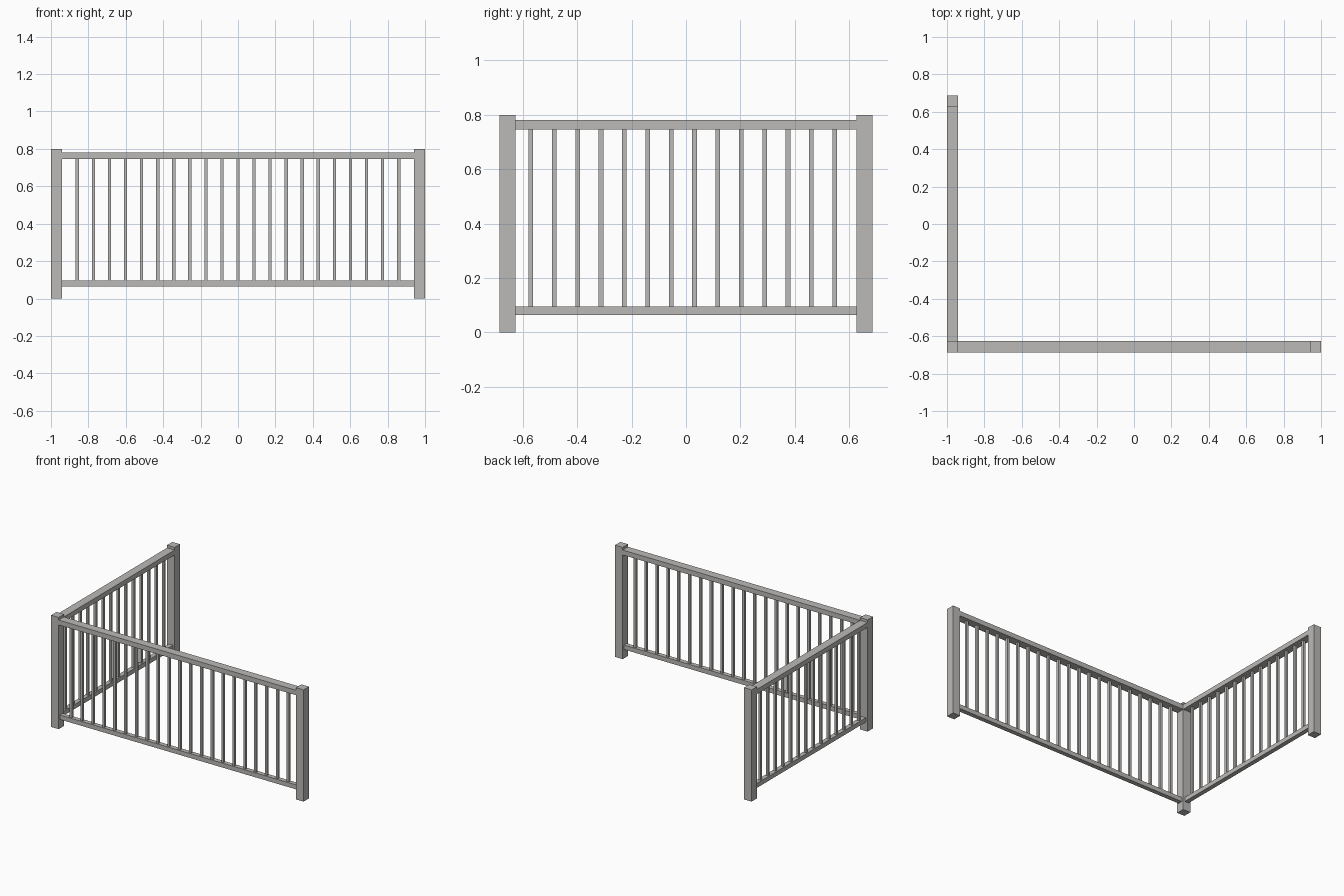
import bpy
import bmesh
from mathutils import Matrix

if "Cube" in bpy.data.objects:
    bpy.data.objects.remove(bpy.data.objects["Cube"])

grey = bpy.data.materials.new("warm_grey")
grey.diffuse_color = (0.50, 0.49, 0.475, 1)
grey.use_nodes = True
grey.node_tree.nodes["Principled BSDF"].inputs["Base Color"].default_value = grey.diffuse_color


def boxes(name, spans):
    """One object made of boxes, each given as (x0, x1, y0, y1, z0, z1)."""
    bm = bmesh.new()
    for x0, x1, y0, y1, z0, z1 in spans:
        centre = Matrix.Translation(((x0 + x1) / 2, (y0 + y1) / 2, (z0 + z1) / 2))
        size = Matrix.Diagonal((x1 - x0, y1 - y0, z1 - z0, 1))
        bmesh.ops.create_cube(bm, size=1, matrix=centre @ size)
    mesh = bpy.data.meshes.new(name)
    bm.to_mesh(mesh)
    bm.free()
    mesh.materials.append(grey)
    obj = bpy.data.objects.new(name, mesh)
    bpy.context.collection.objects.link(obj)
    return obj


POST = 0.06            # post and top rail width
HX, HY = 1.0, 0.686    # half extents
CX, CY = -HX + POST / 2, -HY + POST / 2   # centre lines of the two runs
LOW = 0.016            # half width of the bottom rail
BAR = 0.0085           # half width of a baluster
STEP = 0.0859

# Posts
for name, x, y in (("corner_post", CX, CY), ("right_post", -CX, CY), ("back_post", CX, -CY)):
    h = POST / 2
    boxes(name, [(x - h, x + h, y - h, y + h, 0, 0.8)])

# Rails: wide handrail on top, slimmer rail below
ex, ey = HX - POST, HY - POST
for name, h, z0, z1 in (("top_rail", POST / 2, 0.746, 0.781), ("bottom_rail", LOW, 0.064, 0.096)):
    boxes("front_" + name, [(-ex, ex, CY - h, CY + h, z0, z1)])
    boxes("side_" + name, [(CX - h, CX + h, -ey, ey, z0, z1)])

# Balusters between the rails
boxes("front_balusters", [
    (x - BAR, x + BAR, CY - BAR, CY + BAR, 0.096, 0.746)
    for x in ((i - 10) * STEP for i in range(21))])
boxes("side_balusters", [
    (CX - BAR, CX + BAR, y - BAR, y + BAR, 0.096, 0.746)
    for y in (-0.57 + i * STEP for i in range(14))])
